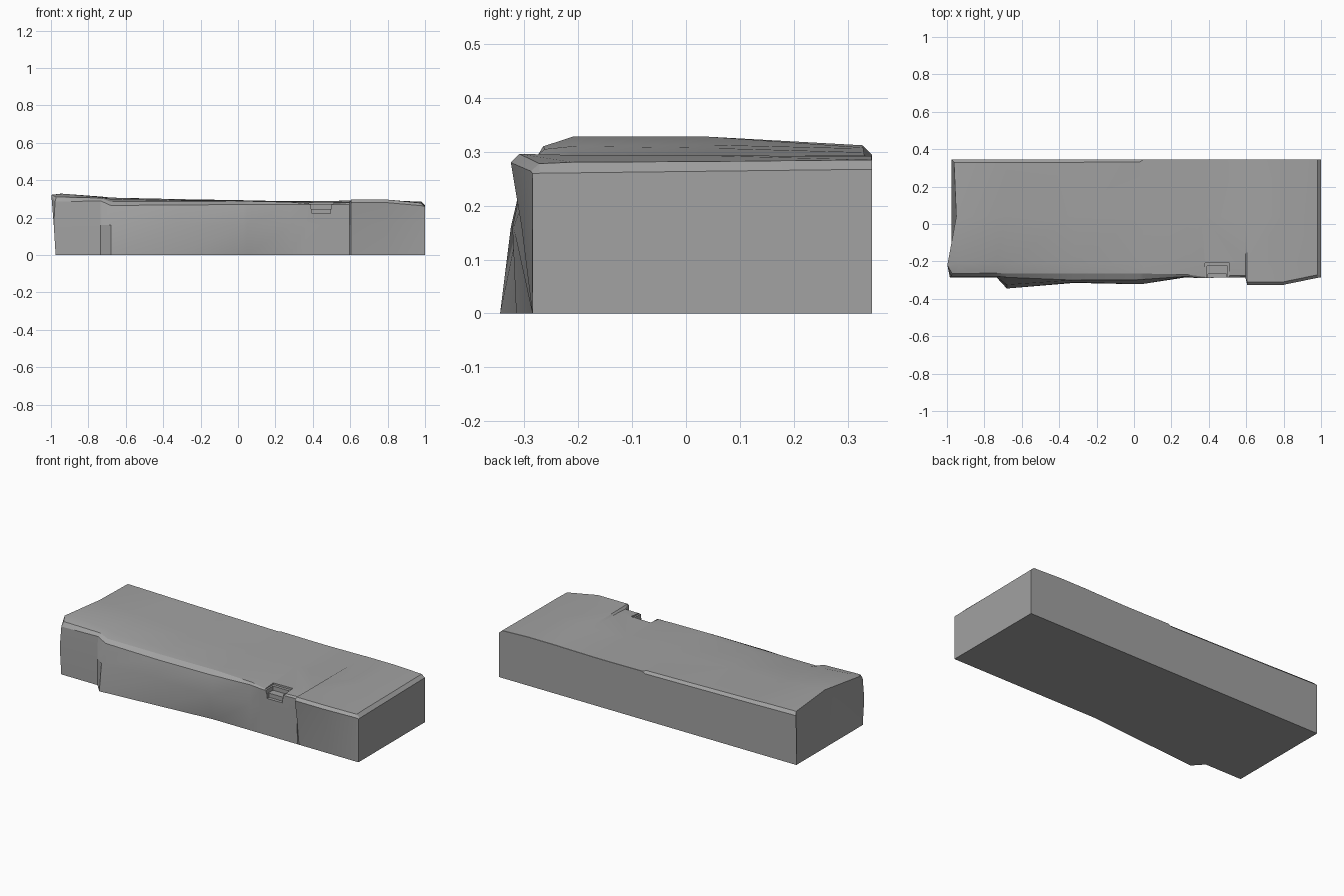
import bpy, bmesh, math

if "Cube" in bpy.data.objects:
    bpy.data.objects.remove(bpy.data.objects["Cube"], do_unlink=True)

stone = bpy.data.materials.new("grey stone")
stone.use_nodes = True
stone.diffuse_color = (0.36, 0.36, 0.36, 1)
stone.node_tree.nodes["Principled BSDF"].inputs["Base Color"].default_value = (0.36, 0.36, 0.36, 1)


def add_object(name, bm):
    bmesh.ops.recalc_face_normals(bm, faces=bm.faces)
    mesh = bpy.data.meshes.new(name)
    bm.to_mesh(mesh)
    bm.free()
    mesh.materials.append(stone)
    ob = bpy.data.objects.new(name, mesh)
    bpy.context.scene.collection.objects.link(ob)
    return ob


def box(name, x0, x1, y0, y1, z0, z1):
    bm = bmesh.new()
    bmesh.ops.create_cube(bm, size=1)
    for v in bm.verts:
        v.co = ((x0 + x1) / 2 + v.co.x * (x1 - x0),
                (y0 + y1) / 2 + v.co.y * (y1 - y0),
                (z0 + z1) / 2 + v.co.z * (z1 - z0))
    ob = add_object(name, bm)
    ob.hide_render = True
    ob.hide_set(True)
    return ob


# Stations along the slab: x, front y at foot / middle / lip, lip z,
# top front y and z, crown z, back z, back bevel size
stations = [
    (-0.94, -.285, -.285, -.28, .285, -.265, .31, .328, .312, .017),
    (-0.735, -.285, -.285, -.28, .29, -.262, .305, .313, .308, .017),
    (-0.68, -.345, -.325, -.285, .265, -.265, .285, .307, .306, .016),
    (-0.32, -.315, -.312, -.30, .268, -.265, .285, .295, .299, .015),
    (0.03, -.285, -.322, -.298, .27, -.265, .288, .292, .293, .014),
    (0.05, -.285, -.32, -.296, .27, -.265, .288, .292, .290, .001),
    (0.28, -.285, -.285, -.28, .27, -.27, .283, .286, .288, .001),
    (0.36, -.285, -.287, -.29, .27, -.28, .275, .285, .288, .001),
    (0.595, -.285, -.285, -.284, .27, -.274, .28, .287, .291, .001),
    (0.605, -.285, -.305, -.325, .28, -.309, .296, .293, .292, .001),
    (0.80, -.285, -.305, -.325, .28, -.309, .296, .293, .292, .001),
    (0.98, -.285, -.286, -.288, .264, -.272, .278, .282, .285, .001),
]


def section(x, foot, mid, lip, lip_z, top, top_z, crown, back, bevel):
    return [(x, foot, 0), (x, mid, .16), (x, lip, lip_z), (x, top, top_z),
            (x, -.21, (top_z + 2 * crown) / 3 if x > -.9 else crown), (x, .04, crown),
            (x, .345 - bevel, back), (x, .345, back - bevel), (x, .345, 0)]


rings = [section(*s) for s in stations]

# Leaning, chipped left end and bevelled right end
left_x = (-.975, -.985, -.978, -.972, -.985, -.95, -.962, -.974, -.975)
left = [(lx, y, z) for lx, (x, y, z) in zip(left_x, rings[0])]
left[4] = (-.998, -.22, .322)
rings.insert(0, left)
rings.append([(1, max(y, -.285), min(z, .26 + .012 * (y + .285))) for x, y, z in rings[-1]])

# Loft the block
bm = bmesh.new()
loops = [[bm.verts.new(p) for p in ring] for ring in rings]
n = len(rings[0])
for a, b in zip(loops, loops[1:]):
    for i in range(n):
        j = (i + 1) % n
        bm.faces.new((a[i], a[j], b[j], b[i]))
bm.faces.new(loops[0])
bm.faces.new(loops[-1])
bmesh.ops.remove_doubles(bm, verts=bm.verts, dist=0.0005)
bmesh.ops.triangulate(bm, faces=[f for f in bm.faces if len(f.verts) > 4])
slab = add_object("stone_slab", bm)

# Stepped notch in the front lip
cutters = [box("notch_rim_cutter", .38, .51, -.4, -.208, .272, .4),
           box("notch_step_cutter", .39, .50, -.4, -.225, .247, .4),
           box("notch_floor_cutter", .395, .495, -.4, -.268, .222, .4)]
for c in cutters:
    m = slab.modifiers.new(c.name, 'BOOLEAN')
    m.operation = 'DIFFERENCE'
    m.solver = 'EXACT'
    m.object = c

# Apply the cuts and shade the worn faces smoothly
bpy.context.view_layer.update()
deps = bpy.context.evaluated_depsgraph_get()
cut_mesh = bpy.data.meshes.new_from_object(slab.evaluated_get(deps))
slab.modifiers.clear()
slab.data = cut_mesh
for c in cutters:
    bpy.data.objects.remove(c, do_unlink=True)
bpy.ops.object.select_all(action='DESELECT')
slab.select_set(True)
bpy.context.view_layer.objects.active = slab
bpy.ops.object.shade_smooth_by_angle(angle=math.radians(20))
